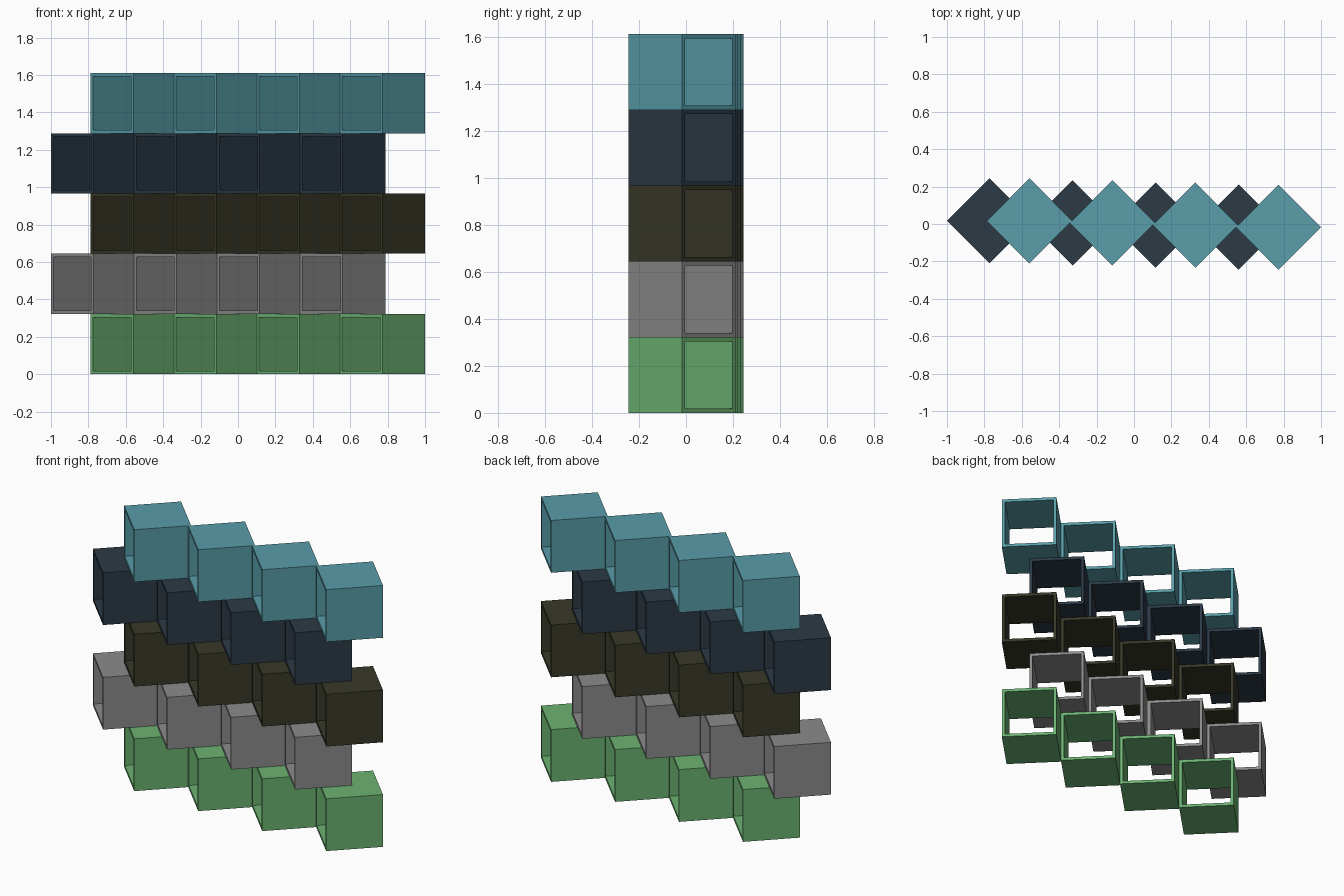
import bpy, bmesh, math
from mathutils import Matrix

if "Cube" in bpy.data.objects:
    bpy.data.objects.remove(bpy.data.objects["Cube"])

S = 0.322            # cube edge
T = 0.018            # wall thickness
OVERLAP = 0.95       # neighbour step along the tube, as a share of S
R = math.sqrt(0.5)
STEP_X = S * (1 + OVERLAP) * R
STEP_Y = S * (OVERLAP - 1) * R
SHIFT = 1 - S * R - 1.5 * STEP_X   # rows alternate right / left


def material(name, rgb):
    m = bpy.data.materials.new(name)
    m.diffuse_color = (*rgb, 1)
    m.use_nodes = True
    m.node_tree.nodes["Principled BSDF"].inputs["Base Color"].default_value = m.diffuse_color
    return m


# Square tube open at both ends, running along local y
def add_tube(bm, matrix):
    rings = []
    for half in (S / 2, S / 2 - T):
        for y in (-S / 2, S / 2):
            rings.append([bm.verts.new(matrix @ Matrix.Translation((a * half, y, b * half)).translation)
                          for a, b in ((-1, -1), (1, -1), (1, 1), (-1, 1))])
    of, ob, nf, nb = rings
    for p, q in ((of, ob), (nb, nf), (nf, of), (ob, nb)):
        for i in range(4):
            j = (i + 1) % 4
            bm.faces.new((p[i], p[j], q[j], q[i]))


# One row of four tubes set corner to corner
def add_row(name, level, rgb):
    bm = bmesh.new()
    side = SHIFT if level % 2 == 0 else -SHIFT
    for i in range(4):
        k = i - 1.5
        add_tube(bm, Matrix.Translation((side + k * STEP_X, k * STEP_Y, (level + 0.5) * S))
                 @ Matrix.Rotation(math.radians(-45), 4, 'Z'))
    bmesh.ops.recalc_face_normals(bm, faces=bm.faces)
    mesh = bpy.data.meshes.new(name)
    bm.to_mesh(mesh)
    bm.free()
    mesh.materials.append(material(name + "_paint", rgb))
    bpy.context.collection.objects.link(bpy.data.objects.new(name, mesh))


# Five stacked rows, bottom to top
add_row("green_shelf_row", 0, (0.15, 0.45, 0.17))
add_row("grey_shelf_row", 1, (0.26, 0.26, 0.26))
add_row("olive_shelf_row", 2, (0.04, 0.04, 0.022))
add_row("navy_shelf_row", 3, (0.025, 0.042, 0.06))
add_row("teal_shelf_row", 4, (0.1, 0.34, 0.4))
